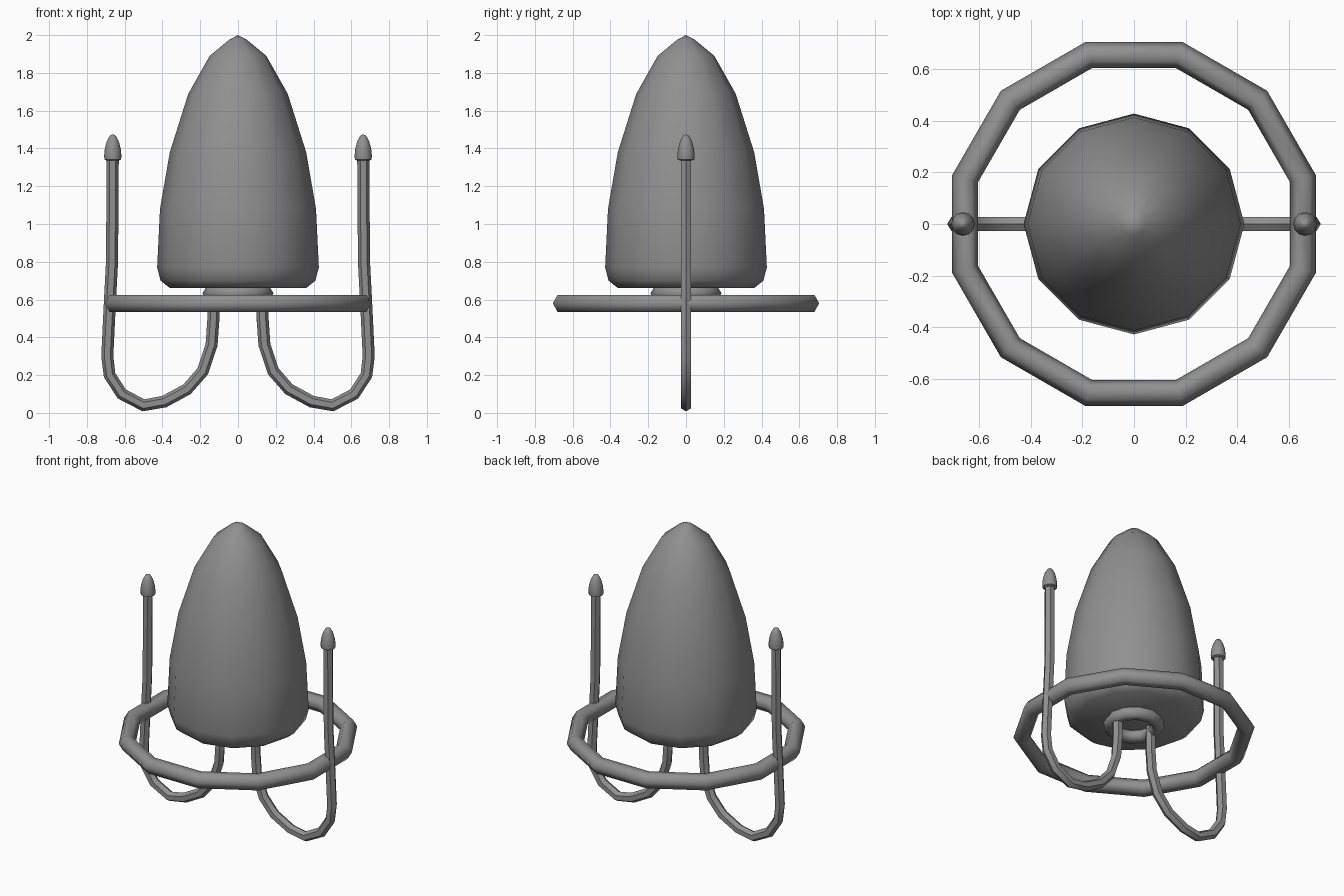
import bpy, bmesh, math
from mathutils import Matrix, Vector

if "Cube" in bpy.data.objects:
    bpy.data.objects.remove(bpy.data.objects["Cube"])

gray = bpy.data.materials.new("gray")
gray.diffuse_color = (0.28, 0.28, 0.28, 1)
gray.use_nodes = True
gray.node_tree.nodes["Principled BSDF"].inputs["Base Color"].default_value = gray.diffuse_color


def finish(bm, name, angle):
    bmesh.ops.recalc_face_normals(bm, faces=bm.faces)
    mesh = bpy.data.meshes.new(name)
    bm.to_mesh(mesh)
    bm.free()
    mesh.materials.append(gray)
    obj = bpy.data.objects.new(name, mesh)
    bpy.context.collection.objects.link(obj)
    bpy.ops.object.select_all(action='DESELECT')
    obj.select_set(True)
    bpy.context.view_layer.objects.active = obj
    bpy.ops.object.shade_smooth_by_angle(angle=math.radians(angle))
    return obj


def bridge(bm, loops, closed):
    """Join consecutive vertex loops with quads."""
    n = len(loops[0])
    for k in range(len(loops) if closed else len(loops) - 1):
        a, b = loops[k], loops[(k + 1) % len(loops)]
        for i in range(n):
            j = (i + 1) % n
            bm.faces.new((a[i], a[j], b[j], b[i]))


def lathe(name, profile, sides, x=0, turn=0, closed=False, angle=40):
    """Spin an (r, z) profile; a closed profile makes a ring."""
    bm = bmesh.new()
    loops = []
    for r, z in profile:
        loops.append([bm.verts.new((x + r * math.cos(turn + math.tau * i / sides),
                                    r * math.sin(turn + math.tau * i / sides), z))
                      for i in range(sides)])
    bridge(bm, loops, closed)
    if not closed:
        bm.faces.new(loops[0])
        bm.faces.new(loops[-1])
        bmesh.ops.remove_doubles(bm, verts=bm.verts, dist=0.0005)
    return finish(bm, name, angle)


def hexagon(major, minor, z):
    return [(major + minor * math.cos(math.tau * i / 6),
             z + minor * math.sin(math.tau * i / 6)) for i in range(6)]


def tube(name, path, radius, side):
    """Six-sided tube along a path in the xz plane."""
    bm = bmesh.new()
    pts = [Vector((x * side, 0, z)) for x, z in path]
    loops = []
    for k, p in enumerate(pts):
        before = (p - pts[k - 1]).normalized() if k else None
        after = (pts[k + 1] - p).normalized() if k < len(pts) - 1 else None
        t = ((before or after) + (after or before)).normalized()
        out = Vector((t.z, 0, -t.x))
        loops.append([bm.verts.new(p + radius * (out * math.cos(math.tau * i / 6)
                                   + Vector((0, math.sin(math.tau * i / 6), 0))))
                      for i in range(6)])
    bridge(bm, loops, False)
    bm.faces.new(loops[0])
    bm.faces.new(loops[-1])
    return finish(bm, name, 40)


# Bullet-shaped shade
lathe("shade", [(0.36, 0.66), (0.41, 0.70), (0.428, 0.77), (0.413, 1.08), (0.361, 1.38),
                (0.263, 1.69), (0.15, 1.89), (0.045, 1.977), (0.0002, 2.0)], 12)

# Wide ring and small collar under the shade
lathe("outer_ring", hexagon(0.678, 0.052, 0.58), 12, turn=math.radians(15),
      closed=True, angle=70)
lathe("collar", hexagon(0.145, 0.043, 0.633), 12, closed=True, angle=70)

# Curved arms with pointed tips on both sides
arm = [(0.13, 0.66), (0.13, 0.5), (0.14, 0.36), (0.187, 0.22), (0.27, 0.125), (0.39, 0.06),
       (0.5, 0.04), (0.615, 0.1), (0.68, 0.2), (0.692, 0.3), (0.68, 0.55), (0.667, 0.8),
       (0.663, 1.36)]
tip = [(0.03, 1.335), (0.044, 1.342), (0.046, 1.36), (0.042, 1.40), (0.031, 1.44),
       (0.015, 1.468), (0.0002, 1.475)]
for side, label in ((-1, "left"), (1, "right")):
    tube(label + "_arm", arm, 0.032, side)
    lathe(label + "_arm_tip", tip, 12, x=0.663 * side)
